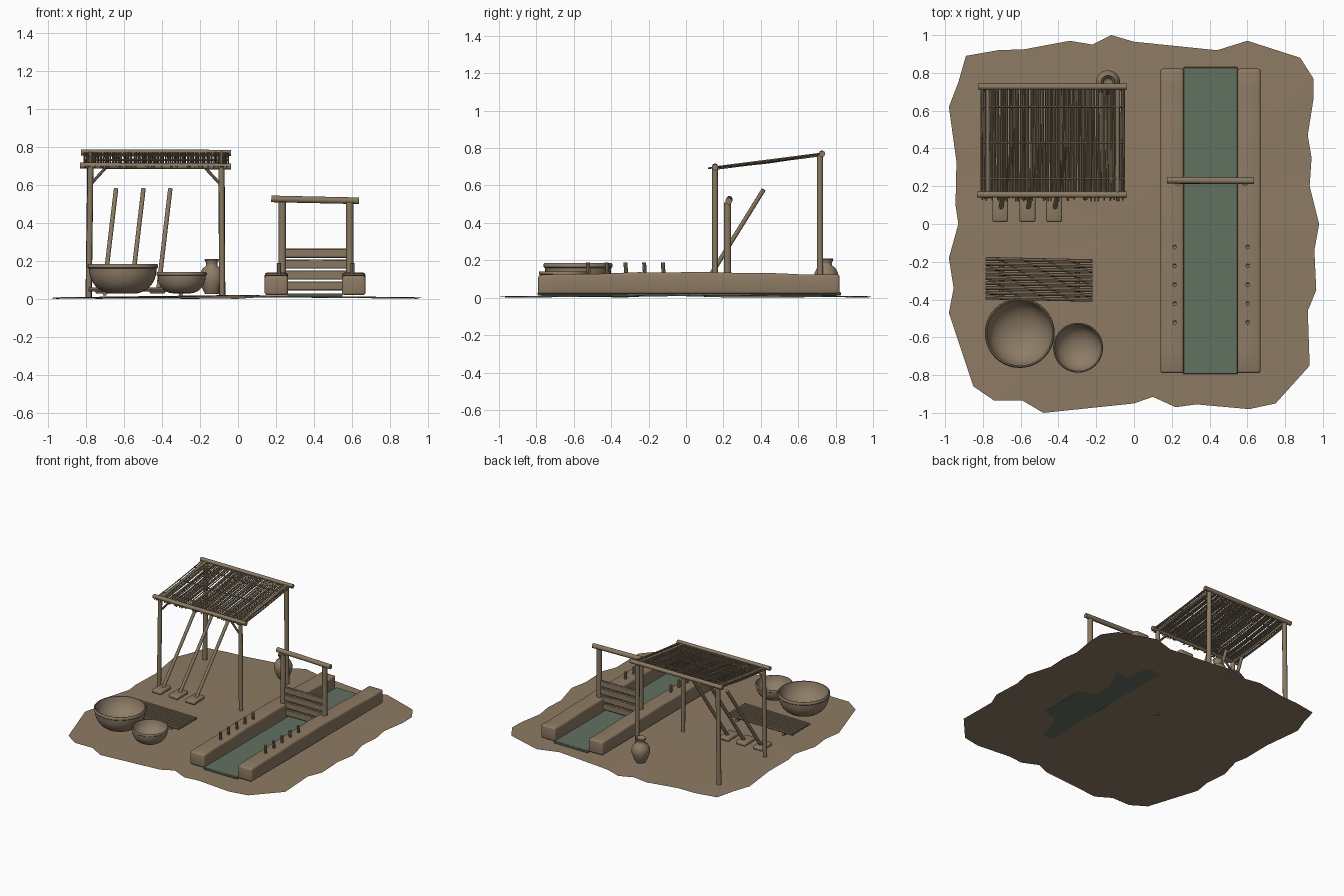
import bpy, bmesh, math, random
from mathutils import Vector

random.seed(4)
if "Cube" in bpy.data.objects:
    bpy.data.objects.remove(bpy.data.objects["Cube"], do_unlink=True)


def material(name, rgb):
    m = bpy.data.materials.new(name)
    m.use_nodes = True
    m.diffuse_color = (*rgb, 1)
    m.node_tree.nodes["Principled BSDF"].inputs["Base Color"].default_value = (*rgb, 1)
    return m


EARTH = material("packed earth", (0.27, 0.197, 0.127))
WOOD = material("weathered wood", (0.25, 0.19, 0.12))
CLAY = material("clay", (0.27, 0.203, 0.135))
REED = material("dry reed", (0.2, 0.152, 0.096))
WATER = material("canal water", (0.122, 0.165, 0.117))


def finish(name, bm, mat):
    bmesh.ops.recalc_face_normals(bm, faces=bm.faces)
    mesh = bpy.data.meshes.new(name)
    bm.to_mesh(mesh)
    bm.free()
    mesh.materials.append(mat)
    ob = bpy.data.objects.new(name, mesh)
    bpy.context.collection.objects.link(ob)
    bpy.ops.object.select_all(action="DESELECT")
    ob.select_set(True)
    bpy.context.view_layer.objects.active = ob
    bpy.ops.object.shade_smooth_by_angle(angle=math.radians(40))
    return ob


def add_rod(bm, points, r, sides=8):
    """Capped tube through a list of points."""
    pts = [Vector(p) for p in points]
    axis = (pts[-1] - pts[0]).normalized()
    u = axis.orthogonal().normalized()
    v = axis.cross(u)
    rings = []
    for p in pts:
        ring = []
        for i in range(sides):
            a = math.tau * i / sides
            ring.append(bm.verts.new(p + r * (math.cos(a) * u + math.sin(a) * v)))
        rings.append(ring)
    for a, b in zip(rings, rings[1:]):
        for i in range(sides):
            j = (i + 1) % sides
            bm.faces.new((a[i], a[j], b[j], b[i]))
    bm.faces.new(rings[0])
    bm.faces.new(rings[-1])


def rod(name, points, r, mat=WOOD, sides=12):
    bm = bmesh.new()
    add_rod(bm, points, r, sides)
    return finish(name, bm, mat)


def box(name, lo, hi, mat=WOOD, bevel=0.004, segments=1, cuts=0):
    bm = bmesh.new()
    bmesh.ops.create_cube(bm, size=1)
    lo, hi = Vector(lo), Vector(hi)
    for v in bm.verts:
        v.co = (lo + hi) / 2 + v.co * (hi - lo)
    bmesh.ops.bevel(bm, geom=bm.edges[:], offset=bevel, segments=segments,
                    affect="EDGES", profile=0.5)
    for k in range(cuts):
        y = lo.y + (hi.y - lo.y) * (k + 1) / (cuts + 1)
        bmesh.ops.bisect_plane(bm, geom=bm.verts[:] + bm.edges[:] + bm.faces[:],
                               plane_co=(0, y, 0), plane_no=(0, 1, 0))
    return finish(name, bm, mat)


def lathe(name, profile, center, mat=CLAY, sides=32):
    bm = bmesh.new()
    verts = [bm.verts.new((r, 0, z)) for r, z in profile]
    edges = [bm.edges.new(pair) for pair in zip(verts, verts[1:])]
    bmesh.ops.spin(bm, geom=verts + edges, axis=(0, 0, 1), cent=(0, 0, 0),
                   angle=math.tau, steps=sides, use_duplicate=False)
    bmesh.ops.remove_doubles(bm, verts=bm.verts, dist=0.0005)
    bmesh.ops.translate(bm, verts=bm.verts, vec=center)
    return finish(name, bm, mat)


# Ground: ragged sheet rising gently to the middle
OUTLINE = [(-.89, .89), (-.72, .92), (-.58, .925), (-.34, .97), (-.22, .95), (-.12, 1),
           (0, .965), (.44, .92), (.6, .97), (.88, .88), (.95, .77), (.95, .66),
           (.92, .47), (.94, .35), (.93, .2), (.98, 0), (.955, -.14), (.965, -.35),
           (.92, -.46), (.93, -.75), (.75, -.95), (.61, -.98), (.33, -.955),
           (.22, -.97), (.1, -.915), (0, -.95), (-.48, -1), (-.59, -.935),
           (-.74, -.935), (-.85, -.86), (-.98, -.47), (-.955, -.34), (-.98, -.18),
           (-.93, 0), (-.945, .1), (-.94, .33), (-.98, .62), (-.93, .75)]
bm = bmesh.new()
hub = bm.verts.new((0, 0, 0.021))
rim = [bm.verts.new((x, y, random.uniform(0, 0.009))) for x, y in OUTLINE]
for a, b in zip(rim, rim[1:] + rim[:1]):
    bm.faces.new((hub, b, a))
ground = finish("ground", bm, EARTH)
if ground.data.polygons[0].normal.z < 0:
    ground.data.flip_normals()

# Canal: water strip, earth banks and pegs along both banks
box("canal_water", (0.26, -0.795, 0.012), (0.55, 0.83, 0.03), WATER, bevel=0.004)
for side, x0, peg_x in (("right", 0.14, 0.215), ("left", 0.547, 0.602)):
    bank = box(side + "_bank", (x0, -0.79, 0.02), (x0 + 0.123, 0.822, 0.13), EARTH,
               bevel=0.014, segments=3, cuts=14)
    for v in bank.data.vertices:
        if v.co.z > 0.07:
            v.co.z += 0.007 * math.cos(v.co.y * 3.5) + 0.002 * math.sin(v.co.y * 17)
    for i in range(5):
        y = -0.118 - 0.1 * i
        rod(f"{side}_peg_{i + 1}", [(peg_x, y, 0.1), (peg_x, y - 0.006, 0.188)], 0.0105, sides=8)

# Sluice gate
for side, x in (("right", 0.233), ("left", 0.587)):
    rod(side + "_gate_post", [(x, 0.222, 0.02), (x, 0.222, 0.51)], 0.0195)
rod("gate_beam", [(0.175, 0.232, 0.526), (0.635, 0.228, 0.516)], 0.018)
for i in range(4):
    z = 0.045 + 0.057 * i
    box(f"gate_board_{i + 1}", (0.24, 0.212, z), (0.58, 0.232, z + 0.048))

# Shelter frame
X0, X1, YF, YB, ZF, ZB = -0.785, -0.083, 0.155, 0.727, 0.697, 0.77
for side, x in (("right", X0), ("left", X1)):
    lean = 0.01 if side == "right" else -0.004
    rod(side + "_front_post", [(x, YF, 0.01), (x + lean, YF, ZF)], 0.0155)
    rod(side + "_back_post", [(x, YB - 0.01, 0.01), (x + lean, YB - 0.01, ZB)], 0.017)
    rod(side + "_roof_rail", [(x + lean, YF, ZF - 0.004), (x + lean, YB, ZB - 0.004)], 0.01)
    inward = 1 if x == X0 else -1
    rod(side + "_brace", [(x + inward * 0.012, YF, 0.605),
                          (x + inward * 0.09, YF, 0.69)], 0.008, sides=8)
rod("front_beam", [(-0.83, YF, ZF + 0.004), (-0.038, YF, ZF)], 0.0165)
rod("back_beam", [(-0.825, YB, ZB), (-0.038, YB, ZB - 0.002)], 0.0165)

# Reed roof: thin sagging rods with cross battens
bm = bmesh.new()
COUNT = 88
for i in range(COUNT):
    x = -0.81 + 0.76 * i / (COUNT - 1) + random.uniform(-0.002, 0.002)
    start, end = random.uniform(0.118, 0.145), random.uniform(0.725, 0.74)
    skew, sag = random.uniform(-0.004, 0.004), random.uniform(0.002, 0.012)
    path = []
    for k in range(5):
        t = k / 4
        y = start + (end - start) * t
        z = ZF + (ZB - ZF) * (y - YF) / (YB - YF) - sag * math.sin(math.pi * t)
        path.append((x + skew * t, y, z))
    add_rod(bm, path, random.uniform(0.0037, 0.0045), 6)
finish("roof_reeds", bm, REED)
for i, y in enumerate((0.24, 0.43, 0.62)):
    z = ZF + (ZB - ZF) * (y - YF) / (YB - YF) - 0.002
    rod(f"roof_batten_{i + 1}", [(-0.81, y, z), (-0.05, y, z)], 0.005, REED, 6)

# Hoes leaning under the shelter
for i, x in enumerate((-0.704, -0.56, -0.419)):
    rod(f"hoe_{i + 1}_handle", [(x, 0.085, 0.045), (x + 0.063, 0.415, 0.578)], 0.012)
    box(f"hoe_{i + 1}_blade", (x - 0.046, 0.01, 0.028), (x + 0.038, 0.142, 0.057), WOOD, 0.011, 3)

# Rack of laths on two sleepers
for i in range(9):
    y = -0.185 - 0.0255 * i
    rod(f"lath_{i + 1}", [(-0.785, y, 0.05), (-0.22, y - 0.012, 0.05)], 0.0105, sides=8)
for i, x in enumerate((-0.7, -0.3)):
    rod(f"lath_sleeper_{i + 1}", [(x, -0.39, 0.028), (x, -0.19, 0.028)], 0.012, sides=8)


# Bowls: an outer wall, rounded lip and hollow inside
def bowl(name, center, r, h):
    outer, inner = [(0, 0), (r * 0.36, 0)], []
    for k in range(1, 8):
        a = math.pi / 2 * k / 7
        outer.append((r * (0.36 + 0.6 * math.sin(a)), h * 0.86 * (1 - math.cos(a))))
        inner.append((r * 0.92 * math.cos(a), h * (1 - 0.85 * math.sin(a))))
    lip = [(r, h * 0.9), (r, h * 0.98), (r * 0.97, h * 1.03), (r * 0.94, h * 1.02)]
    lathe(name, outer + lip + inner, center, CLAY, 40)


bowl("large_bowl", (-0.605, -0.577, 0.03), 0.185, 0.15)
bowl("small_bowl", (-0.296, -0.655, 0.03), 0.132, 0.108)

# Water jar
lathe("water_jar", [(0, 0.025), (0.035, 0.025), (0.05, 0.055), (0.064, 0.095), (0.064, 0.13),
                    (0.05, 0.158), (0.032, 0.172), (0.029, 0.185), (0.038, 0.205),
                    (0.036, 0.21), (0.026, 0.2), (0.022, 0.18), (0.04, 0.15), (0, 0.05)],
      (-0.138, 0.75, 0))
